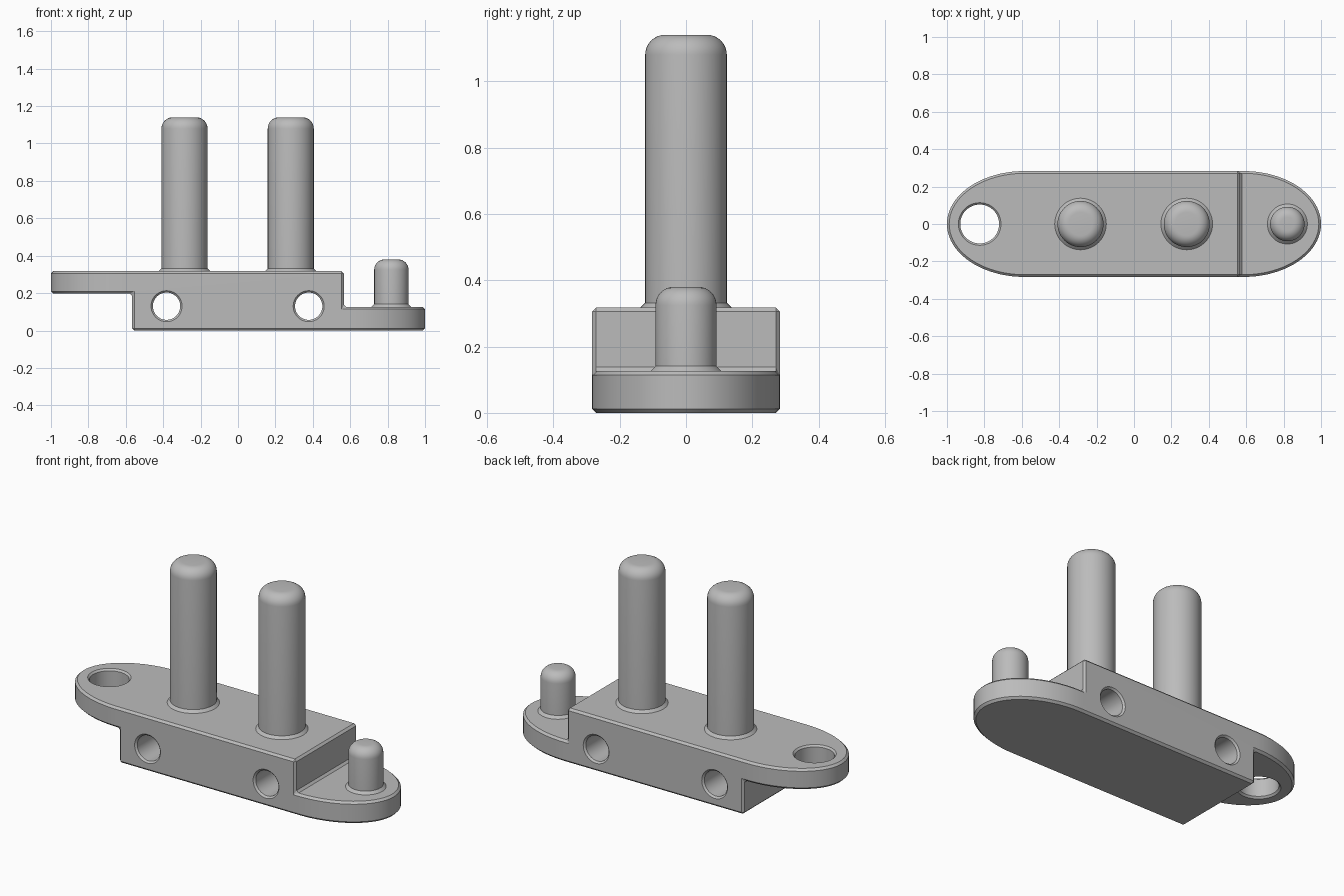
import bpy, bmesh
from math import sin, cos, pi, radians
from mathutils import Matrix

cube = bpy.data.objects.get("Cube")
if cube:
    bpy.data.objects.remove(cube, do_unlink=True)

grey = bpy.data.materials.new("plain_grey")
grey.use_nodes = True
colour = (0.5, 0.5, 0.5, 1)
grey.diffuse_color = colour
grey.node_tree.nodes["Principled BSDF"].inputs["Base Color"].default_value = colour


def finish(name, bm):
    bmesh.ops.recalc_face_normals(bm, faces=bm.faces[:])
    mesh = bpy.data.meshes.new(name)
    bm.to_mesh(mesh)
    bm.free()
    mesh.materials.append(grey)
    ob = bpy.data.objects.new(name, mesh)
    bpy.context.collection.objects.link(ob)
    return ob


def activate(ob):
    bpy.ops.object.select_all(action='DESELECT')
    ob.select_set(True)
    bpy.context.view_layer.objects.active = ob


def prism(name, points, offset):
    """Extrude a closed outline along a vector."""
    bm = bmesh.new()
    face = bm.faces.new([bm.verts.new(p) for p in points])
    out = bmesh.ops.extrude_face_region(bm, geom=[face])
    bmesh.ops.translate(bm, vec=offset, verts=[
        v for v in out["geom"] if isinstance(v, bmesh.types.BMVert)])
    return finish(name, bm)


def lathe(name, profile, location, tilt=0, sides=48):
    """Spin a (radius, height) profile about z and cap both ends."""
    bm = bmesh.new()
    rings = [[bm.verts.new((r * cos(2 * pi * i / sides), r * sin(2 * pi * i / sides), z))
              for i in range(sides)] for r, z in profile]
    for a, b in zip(rings, rings[1:]):
        for i in range(sides):
            j = (i + 1) % sides
            bm.faces.new((a[i], a[j], b[j], b[i]))
    bm.faces.new(rings[0])
    bm.faces.new(rings[-1])
    bm.transform(Matrix.Translation(location) @ Matrix.Rotation(tilt, 4, 'X'))
    return finish(name, bm)


def boolean(ob, cutter, operation):
    activate(ob)
    mod = ob.modifiers.new(operation, 'BOOLEAN')
    mod.operation, mod.object, mod.solver = operation, cutter, 'EXACT'
    bpy.ops.object.modifier_apply(modifier=mod.name)
    bpy.data.objects.remove(cutter, do_unlink=True)


def hole(ob, radius, half, location, tilt=0):
    """Cut a through hole with a countersunk rim at both faces."""
    c, over = 0.01, 0.02
    wide = radius + c + over
    boolean(ob, lathe("hole_cutter", [
        (wide, -half - over), (radius, -half + c),
        (radius, half - c), (wide, half + over)], location, tilt), 'DIFFERENCE')


# Stepped body: side profile trimmed to a plan with elliptical ends
WIDTH, TOP, STEP, TAB, SLAB = 0.283, 0.317, 0.566, 0.197, 0.126
side = [(-STEP, 0), (1.1, 0), (1.1, SLAB), (STEP, SLAB), (STEP, TOP),
        (-1.1, TOP), (-1.1, TAB), (-STEP, TAB)]
body = prism("stepped_body", [(x, -0.5, z) for x, z in side], (0, 1, 0))
START, N = 0.585, 40
plan = []
for s in (1, -1):
    for i in range(N + 1):
        a = -pi / 2 + pi * i / N
        plan.append((s * (START + (1 - START) * cos(a)), s * WIDTH * sin(a), -0.1))
boolean(body, prism("plan_cutter", plan, (0, 0, 1)), 'INTERSECT')

# Small chamfer on all hard edges
bevel = body.modifiers.new("chamfer", 'BEVEL')
bevel.width, bevel.segments = 0.012, 1
bevel.limit_method, bevel.angle_limit = 'ANGLE', radians(40)
bpy.ops.object.modifier_apply(modifier=bevel.name)

# Tab hole and the two cross holes
hole(body, 0.104, (TOP - TAB) / 2, (-0.825, 0, (TOP + TAB) / 2))
for x in (-0.382, 0.378):
    hole(body, 0.073, WIDTH, (x, 0, 0.13), pi / 2)


# Round-topped pins with a flared foot
def pin(name, x, radius, base, top, fillet):
    flare = 0.015
    profile = [(radius + flare, base - 0.01), (radius + flare, base), (radius, base + flare)]
    for i in range(9):
        a = pi / 2 * i / 8
        profile.append((radius - fillet + fillet * cos(a), top - fillet + fillet * sin(a)))
    return lathe(name, profile, (x, 0, 0))


parts = [body,
         pin("tall_pin_right", -0.286, 0.123, TOP, 1.14, 0.06),
         pin("tall_pin_left", 0.282, 0.123, TOP, 1.14, 0.06),
         pin("short_pin", 0.82, 0.092, SLAB, 0.38, 0.055)]
for part in parts:
    activate(part)
    bpy.ops.object.shade_smooth_by_angle(angle=radians(25))
